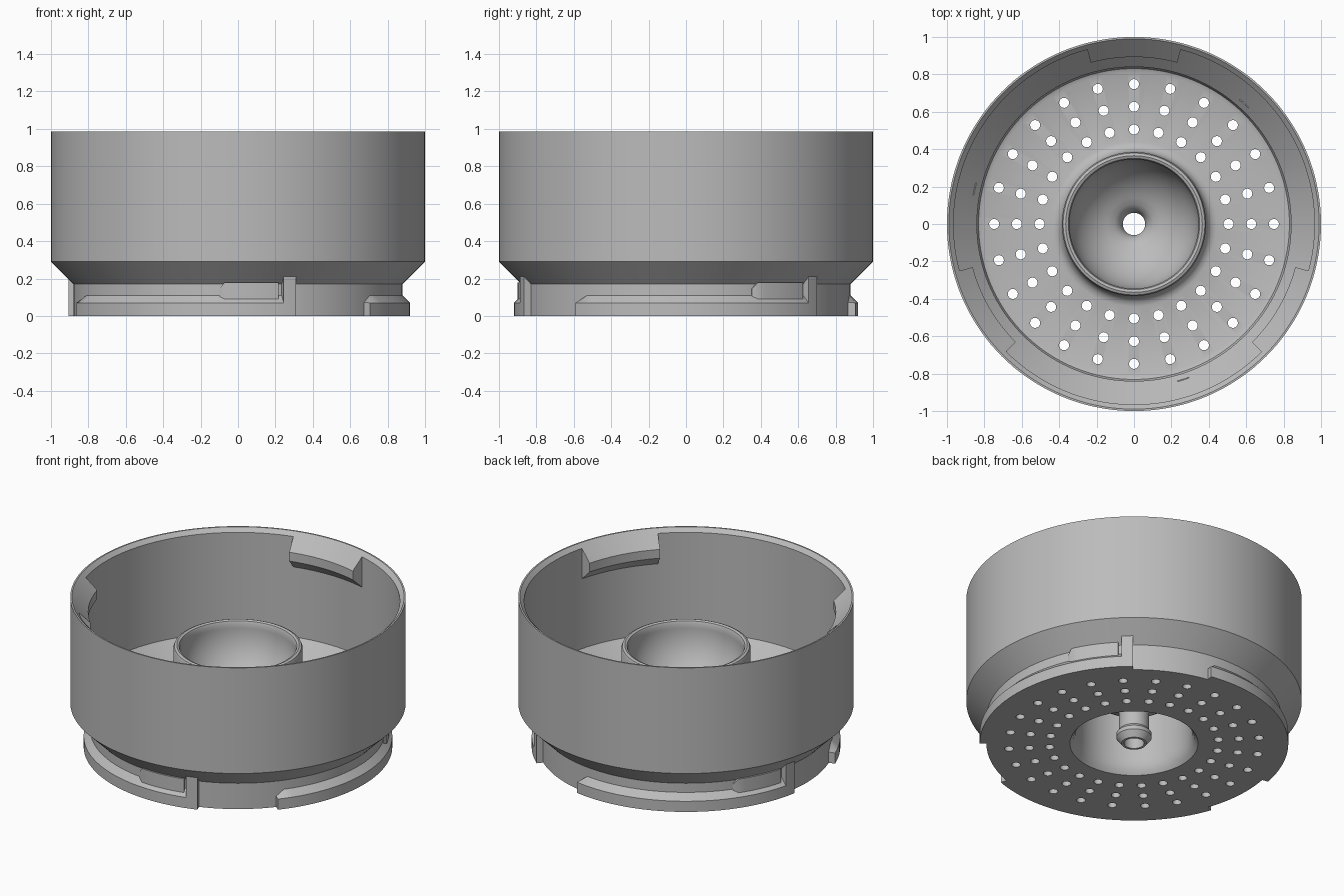
import bpy, bmesh, math
from math import sin, cos, radians, pi

if "Cube" in bpy.data.objects:
    bpy.data.objects.remove(bpy.data.objects["Cube"], do_unlink=True)

GREY = (0.5, 0.5, 0.5, 1)
mat = bpy.data.materials.new("plain grey")
mat.use_nodes = True
mat.diffuse_color = GREY
mat.node_tree.nodes["Principled BSDF"].inputs["Base Color"].default_value = GREY


def finish(name, bm):
    """Turn a bmesh into a grey object."""
    bmesh.ops.recalc_face_normals(bm, faces=bm.faces)
    mesh = bpy.data.meshes.new(name)
    bm.to_mesh(mesh)
    bm.free()
    mesh.materials.append(mat)
    ob = bpy.data.objects.new(name, mesh)
    bpy.context.collection.objects.link(ob)
    return ob


def select(ob):
    bpy.ops.object.select_all(action="DESELECT")
    ob.select_set(True)
    bpy.context.view_layer.objects.active = ob


def smooth(ob):
    select(ob)
    bpy.ops.object.shade_smooth_by_angle(angle=radians(32))


def sweep(bm, angles, section, closed=False):
    """Sweep a closed (radius, height) section around z; angles in degrees from +x."""
    rings = [[bm.verts.new((r * cos(radians(a)), r * sin(radians(a)), z))
              for r, z in section(i)] for i, a in enumerate(angles)]
    n = len(rings[0])
    pairs = list(zip(rings, rings[1:]))
    if closed:
        pairs.append((rings[-1], rings[0]))
    else:
        bm.faces.new(rings[0])
        bm.faces.new(rings[-1])
    for a, b in pairs:
        for j in range(n):
            k = (j + 1) % n
            bm.faces.new((a[j], a[k], b[k], b[j]))


def three(name, angles, section):
    """Three copies of a swept piece, a third of a turn apart."""
    bm = bmesh.new()
    for turn in (0, 120, 240):
        sweep(bm, [a + turn for a in angles], section)
    smooth(finish(name, bm))


def arc(a0, a1, steps):
    return [a0 + (a1 - a0) * i / steps for i in range(steps + 1)]


def bowl(radius, t0, t1, steps=14):
    """Points on a round bowl, t measured down from its rim."""
    return [(radius * cos(radians(t)), 0.62 - radius * sin(radians(t)))
            for t in arc(t0, t1, steps)]


# Body: outer wall, floor, central cup and spout as one lathe profile
profile = [(.88, 0), (.88, .17), (1, .29), (1, .985), (.99, .985), (.965, .96),
           (.965, .30), (.84, .175), (.84, .08), (.831, .059), (.81, .05),
           (.44, .05), (.415, .057), (.395, .077), (.385, .11),
           (.385, .65), (.379, .664), (.365, .67), (.351, .664), (.345, .65)]
profile += bowl(.345, 0, 66)
profile += [(.105, .288), (.08, .268), (.066, .24), (.06, .21), (.06, 0)]
profile += [(.075, 0), (.105, .04), (.105, .065), (.09, .085), (.09, .215), (.10, .24)]
profile += bowl(.385, 70, 27)
profile += [(.345, .1), (.35, .06), (.362, .025), (.382, 0)]
bm = bmesh.new()
sweep(bm, arc(0, 357.5, 143), lambda i: profile, closed=True)
body = finish("strainer_body", bm)

# Drain holes: three rings cut through the floor
bm = bmesh.new()
for radius in (.505, .627, .748):
    for k in range(24):
        ring = bmesh.ops.create_cone(bm, cap_ends=True, segments=16,
                                     radius1=.027, radius2=.027, depth=.12)
        a = k * pi / 12
        bmesh.ops.translate(bm, verts=ring["verts"],
                            vec=(radius * cos(a), radius * sin(a), .03))
cutter = finish("hole_cutter", bm)
cutter.hide_render = True
select(body)
cut = body.modifiers.new("drain_holes", "BOOLEAN")
cut.operation = "DIFFERENCE"
cut.solver = "EXACT"
cut.object = cutter
bpy.ops.object.modifier_apply(modifier="drain_holes")
bpy.data.objects.remove(cutter, do_unlink=True)
smooth(body)

# Inner catches under the rim
catch = [(.98, .975), (.893, .888), (.893, .83), (.965, .76), (.98, .76)]
three("rim_catch", arc(75, 105, 12), lambda i: catch)

# Locking ramps round the foot, with a sloped leading end
FRONT = -90
low = [(.87, 0), (.92, 0), (.92, .07), (.875, .072)]
full = [(.87, 0), (.92, 0), (.92, .07), (.875, .115)]
three("lock_ramp", [FRONT - 70] + arc(FRONT - 66.5, FRONT + 17, 34),
      lambda i: full if i else low)

# Raised detents above the ramps
def detent(i):
    top = .18 if i else .145
    r = .9 if i else .885
    return [(.87, .09), (r, .09), (r, top), (.87, top)]

three("lock_detent", [FRONT - 6.5] + arc(FRONT - 4.5, FRONT + 14, 8), detent)

# Stop posts closing each ramp
post = [(.87, 0), (.92, 0), (.92, .21), (.87, .21)]
three("stop_post", arc(FRONT + 15.4, FRONT + 19.7, 3), lambda i: post)
